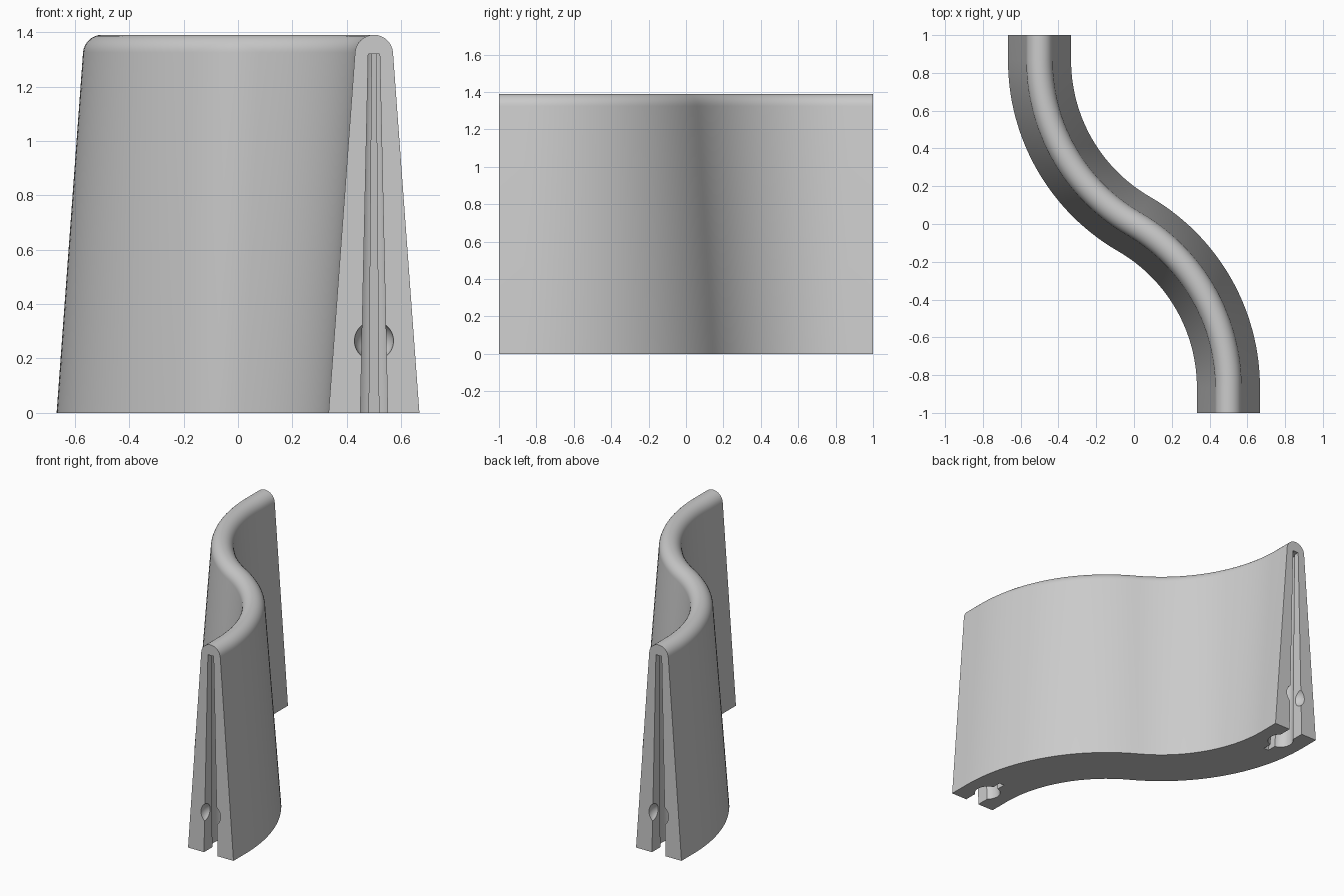
import bpy, bmesh, math
from mathutils import Vector, Matrix

old = bpy.data.objects.get("Cube")
if old:
    bpy.data.objects.remove(old, do_unlink=True)

HALF_BASE, TOP_R, TOP_Z = 0.167, 0.07, 1.32
ARC_R, ARC_ANGLE = 1.0, math.radians(60)

concrete = bpy.data.materials.new("light grey concrete")
concrete.use_nodes = True
GREY = (0.6, 0.6, 0.6, 1)
concrete.diffuse_color = GREY
concrete.node_tree.nodes["Principled BSDF"].inputs["Base Color"].default_value = GREY


def loft(name, rings):
    """Join closed rings of equal length into a capped solid."""
    bm = bmesh.new()
    rows = [[bm.verts.new(p) for p in ring] for ring in rings]
    n = len(rows[0])
    for a, b in zip(rows, rows[1:]):
        for i in range(n):
            j = (i + 1) % n
            bm.faces.new((a[i], a[j], b[j], b[i]))
    bm.faces.new(rows[0])
    bm.faces.new(rows[-1])
    bmesh.ops.recalc_face_normals(bm, faces=bm.faces)
    return finish(name, bm)


def finish(name, bm):
    mesh = bpy.data.meshes.new(name)
    bm.to_mesh(mesh)
    bm.free()
    mesh.materials.append(concrete)
    ob = bpy.data.objects.new(name, mesh)
    bpy.context.collection.objects.link(ob)
    return ob


# S-shaped path: straight lead-in, arc, and the same turned half way round
cx, cy = 0.5 - ARC_R, -ARC_R * math.sin(ARC_ANGLE)
path = [(Vector((0.5, -1, 0)), Vector((1, 0, 0)))]
STEPS = 28
for i in range(STEPS + 1):
    a = ARC_ANGLE * i / STEPS
    out = Vector((math.cos(a), math.sin(a), 0))
    path.append((Vector((cx, cy, 0)) + out * ARC_R, out))
path += [(-p, n) for p, n in reversed(path[:-1])]

# Tapered cross-section with a round crest
lean = math.atan2(HALF_BASE - TOP_R, TOP_Z)
profile = [(HALF_BASE, 0)]
for i in range(17):
    a = lean + (math.pi - 2 * lean) * i / 16
    profile.append((TOP_R * math.cos(a), TOP_Z + TOP_R * math.sin(a)))
profile.append((-HALF_BASE, 0))

barrier = loft("curved_barrier", [
    [p + n * u + Vector((0, 0, z)) for u, z in profile] for p, n in path])

# Keyhole plan of the end socket: neck, round pocket, narrow tip slit
NECK, POCKET_R, POCKET_D, SLIT, DEPTH = 0.05, 0.08, 0.15, 0.018, 0.29
a0, a1 = math.asin(NECK / POCKET_R), math.pi - math.asin(SLIT / POCKET_R)
side = [(NECK, -0.05)]
for i in range(17):
    a = a0 + (a1 - a0) * i / 16
    side.append((POCKET_R * math.sin(a), POCKET_D - POCKET_R * math.cos(a)))
side.append((SLIT, DEPTH))
plan = side + [(-u, d) for u, d in reversed(side)]


def socket_ring(z):
    s = 1 - 0.58 * z / TOP_Z
    return [(0.5 + u * s, -1 + d * s, z) for u, d in plan]


def cut(cutter):
    mod = barrier.modifiers.new("cut", "BOOLEAN")
    mod.operation = "DIFFERENCE"
    mod.solver = "EXACT"
    mod.object = cutter
    bpy.context.view_layer.objects.active = barrier
    bpy.ops.object.modifier_apply(modifier=mod.name)
    bpy.data.objects.remove(cutter, do_unlink=True)


# Same socket and round recess at both ends
for turn in (0, math.pi):
    spin = Matrix.Rotation(turn, 4, "Z")
    socket = loft("socket_cutter", [socket_ring(-0.05), socket_ring(TOP_Z)])
    socket.data.transform(spin)
    bm = bmesh.new()
    bmesh.ops.create_uvsphere(bm, u_segments=32, v_segments=20, radius=0.072,
                              matrix=Matrix.Translation((0.5, -1, 0.265)))
    recess = finish("recess_cutter", bm)
    recess.data.transform(spin)
    for c in (socket, recess):
        c.hide_render = True
        bpy.context.view_layer.update()
        cut(c)

bpy.ops.object.select_all(action="DESELECT")
barrier.select_set(True)
bpy.context.view_layer.objects.active = barrier
bpy.ops.object.shade_smooth_by_angle(angle=math.radians(30))
